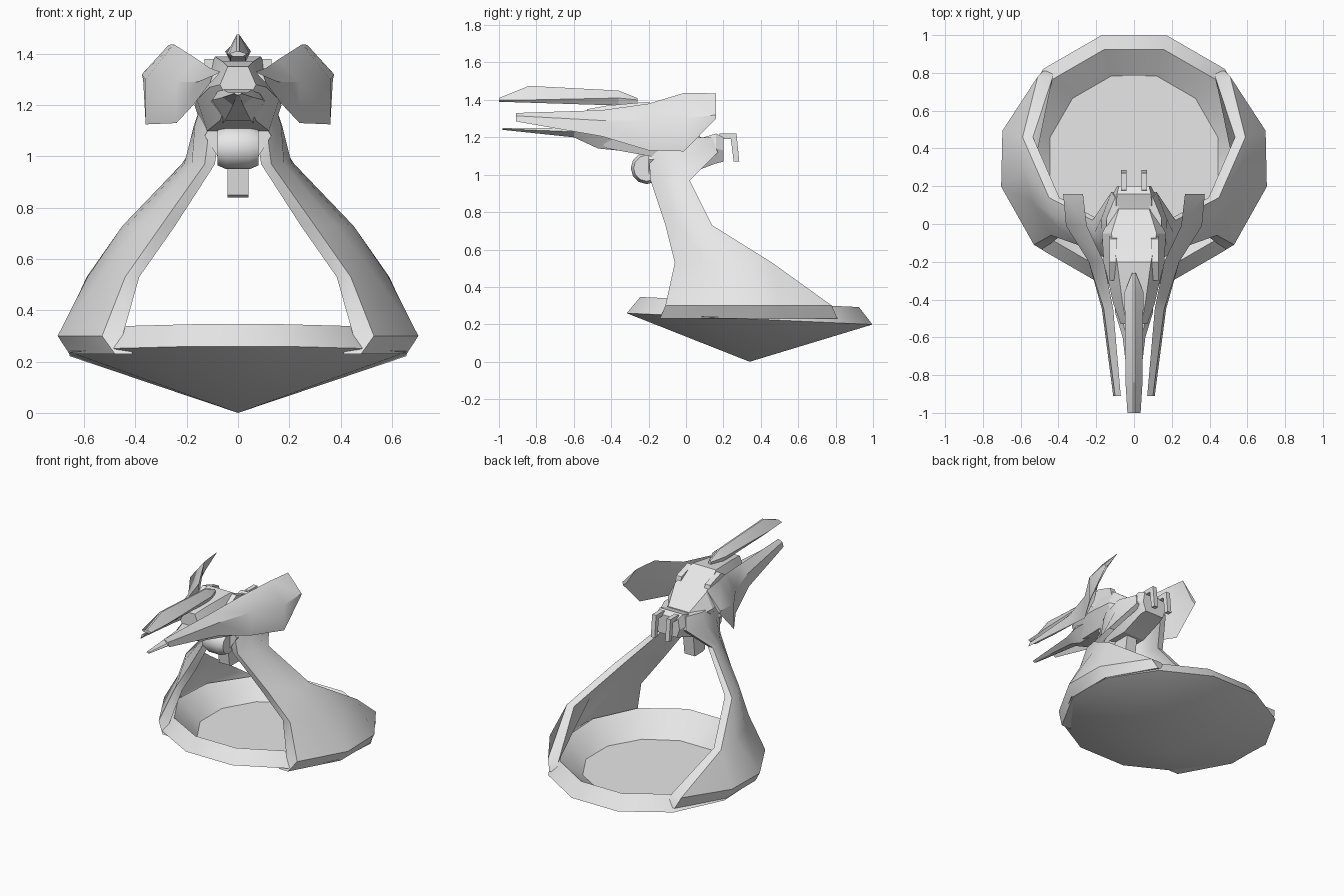
import bpy, bmesh, math
from mathutils import Vector

cube = bpy.data.objects.get("Cube")
if cube:
    bpy.data.objects.remove(cube, do_unlink=True)

# One plain grey for the whole model
GREY = (0.8, 0.8, 0.8, 1.0)
grey = bpy.data.materials.new("plain grey")
grey.use_nodes = True
grey.diffuse_color = GREY
grey.node_tree.nodes["Principled BSDF"].inputs["Base Color"].default_value = GREY


def loft(name, rings, mirror=False, angle=35):
    """Skin a list of equal closed rings and cap both ends."""
    bm = bmesh.new()
    loops = [[bm.verts.new(p) for p in ring] for ring in rings]
    n = len(loops[0])
    for a, b in zip(loops, loops[1:]):
        for i in range(n):
            j = (i + 1) % n
            bm.faces.new((a[i], a[j], b[j], b[i]))
    bm.faces.new(loops[0])
    bm.faces.new(loops[-1])
    bmesh.ops.remove_doubles(bm, verts=bm.verts, dist=0.0005)
    bmesh.ops.recalc_face_normals(bm, faces=bm.faces)
    mesh = bpy.data.meshes.new(name)
    bm.to_mesh(mesh)
    bm.free()
    mesh.materials.append(grey)
    ob = bpy.data.objects.new(name, mesh)
    bpy.context.collection.objects.link(ob)
    if mirror:
        ob.modifiers.new("Mirror", 'MIRROR')
    bpy.ops.object.select_all(action='DESELECT')
    ob.select_set(True)
    bpy.context.view_layer.objects.active = ob
    bpy.ops.object.shade_smooth_by_angle(angle=math.radians(angle))
    return ob


def spine(name, rows, angle=20):
    """Symmetric six-sided body along y: rows of y, then (half width, z) top, middle, bottom."""
    rings = []
    for y, *pairs in rows:
        right = [(w, y, z) for w, z in pairs]
        rings.append(right + [(-x, y, z) for x, y, z in reversed(right)])
    return loft(name, rings, angle=angle)


def prism(name, outline, x0, x1, mirror=False):
    """Side outline of (y, z) points given thickness along x."""
    return loft(name, [[(x, y, z) for y, z in outline] for x in (x0, x1)], mirror, 20)


# Dish: cone underside, sloped rim, inner wall and flat floor
DISH_Y = 0.34


def dish_ring(radius, height, tilt=0.046):
    ring = []
    for k in range(12):
        a = math.radians(15 + 30 * k)
        y = DISH_Y + radius * math.sin(a)
        ring.append((radius * math.cos(a), y, height - tilt * y))
    return ring


loft("dish", [dish_ring(0, 0, 0), dish_ring(0.68, 0.245),
              dish_ring(0.605, 0.335), dish_ring(0.46, 0.19, 0)])


# Side arms: curved shells rising from the rim and narrowing into the neck
def curve(a, b, c, t):
    a, b, c = Vector(a), Vector(b), Vector(c)
    return a * (1 - t) ** 2 + b * 2 * t * (1 - t) + c * t * t


# height, thickness, front edge, bulge control, back edge (x, y)
arm_rows = [
    (0.23, 0.07, (0.48, -0.14), (0.88, 0.35), (0.48, 0.81)),
    (0.30, 0.08, (0.53, -0.11), (0.925, 0.36), (0.51, 0.78)),
    (0.53, 0.055, (0.44, -0.06), (0.62, 0.20), (0.59, 0.46)),
    (0.73, 0.055, (0.30, -0.11), (0.45, 0.0), (0.45, 0.14)),
    (0.97, 0.04, (0.13, -0.19), (0.22, -0.08), (0.22, 0.02)),
    (1.12, 0.04, (0.11, -0.20), (0.24, -0.05), (0.12, 0.17)),
    (1.20, 0.04, (0.10, -0.18), (0.20, -0.02), (0.10, 0.14)),
]
rings = []
for z, thick, front, ctrl, back in arm_rows:
    outer = [curve(front, ctrl, back, k / 3) for k in range(4)]
    rings.append([(p.x, p.y, z) for p in outer]
                 + [(p.x - thick, p.y, z) for p in reversed(outer)])
loft("side_arms", rings, mirror=True)

# Neck hub between the arm tops
spine("neck_hub", [
    (-0.20, (0.10, 1.13), (0.13, 1.08), (0.08, 1.0)),
    (0.0, (0.10, 1.17), (0.13, 1.10), (0.08, 1.0)),
    (0.16, (0.09, 1.22), (0.11, 1.14), (0.08, 1.06)),
    (0.20, (0.08, 1.20), (0.09, 1.13), (0.07, 1.07)),
])

# Front roller with chamfered ends, and the block hanging below it
rings = []
for x, r in ((-0.08, 0.07), (-0.045, 0.085), (0.045, 0.085), (0.08, 0.07)):
    rings.append([(x, -0.21 + r * math.cos(k * math.tau / 12),
                   1.035 + r * math.sin(k * math.tau / 12)) for k in range(12)])
loft("neck_roller", rings)
prism("hanging_block", [(-0.17, 1.0), (-0.15, 0.85), (-0.13, 0.84),
                        (-0.04, 0.84), (-0.02, 1.0)], -0.04, 0.04)

# Hooked prongs at the back of the neck
prism("back_prongs", [(0.17, 1.19), (0.18, 1.22), (0.27, 1.22), (0.285, 1.07),
                      (0.255, 1.07), (0.24, 1.19)], 0.04, 0.07, mirror=True)

# Head: skull, upper beak, lower jaw and cheek plates
spine("skull", [
    (-0.53, (0.04, 1.35), (0.07, 1.28), (0.04, 1.22)),
    (-0.42, (0.06, 1.37), (0.11, 1.27), (0.07, 1.14)),
    (-0.20, (0.09, 1.39), (0.16, 1.22), (0.12, 1.10)),
    (-0.05, (0.12, 1.30), (0.17, 1.20), (0.13, 1.08)),
    (0.08, (0.08, 1.20), (0.10, 1.16), (0.07, 1.10)),
])
spine("upper_beak", [
    (-1.0, (0.005, 1.41), (0.035, 1.40), (0.02, 1.39)),
    (-0.84, (0.005, 1.475), (0.045, 1.40), (0.03, 1.385)),
    (-0.36, (0.005, 1.45), (0.05, 1.41), (0.03, 1.37)),
    (-0.26, (0.005, 1.41), (0.01, 1.40), (0.01, 1.37)),
])
spine("lower_jaw", [
    (-0.98, (0.01, 1.25), (0.015, 1.245), (0.005, 1.24)),
    (-0.60, (0.04, 1.25), (0.06, 1.23), (0.02, 1.20)),
    (-0.47, (0.07, 1.27), (0.10, 1.22), (0.05, 1.14)),
    (-0.17, (0.08, 1.25), (0.12, 1.20), (0.08, 1.11)),
])
prism("cheek_plates", [(-0.30, 1.32), (-0.20, 1.38), (-0.08, 1.34), (-0.06, 1.26),
                       (-0.24, 1.26)], 0.09, 0.13, mirror=True)

# Side blades: y, inward depth, then (x, z) of top, outer and bottom edges
blade_rows = [
    (-0.91, 0.02, (0.07, 1.33), (0.10, 1.315), (0.11, 1.285)),
    (-0.45, 0.05, (0.11, 1.345), (0.16, 1.29), (0.17, 1.205)),
    (-0.20, 0.08, (0.16, 1.38), (0.24, 1.29), (0.24, 1.13)),
    (-0.01, 0.07, (0.25, 1.437), (0.36, 1.30), (0.36, 1.125)),
    (0.16, 0.03, (0.27, 1.435), (0.375, 1.32), (0.37, 1.30)),
]
rings = []
for y, depth, top, mid, low in blade_rows:
    inner = (mid[0] - depth, mid[1])
    rings.append([(x, y, z) for x, z in (top, mid, low, inner)])
loft("side_blades", rings, mirror=True)
